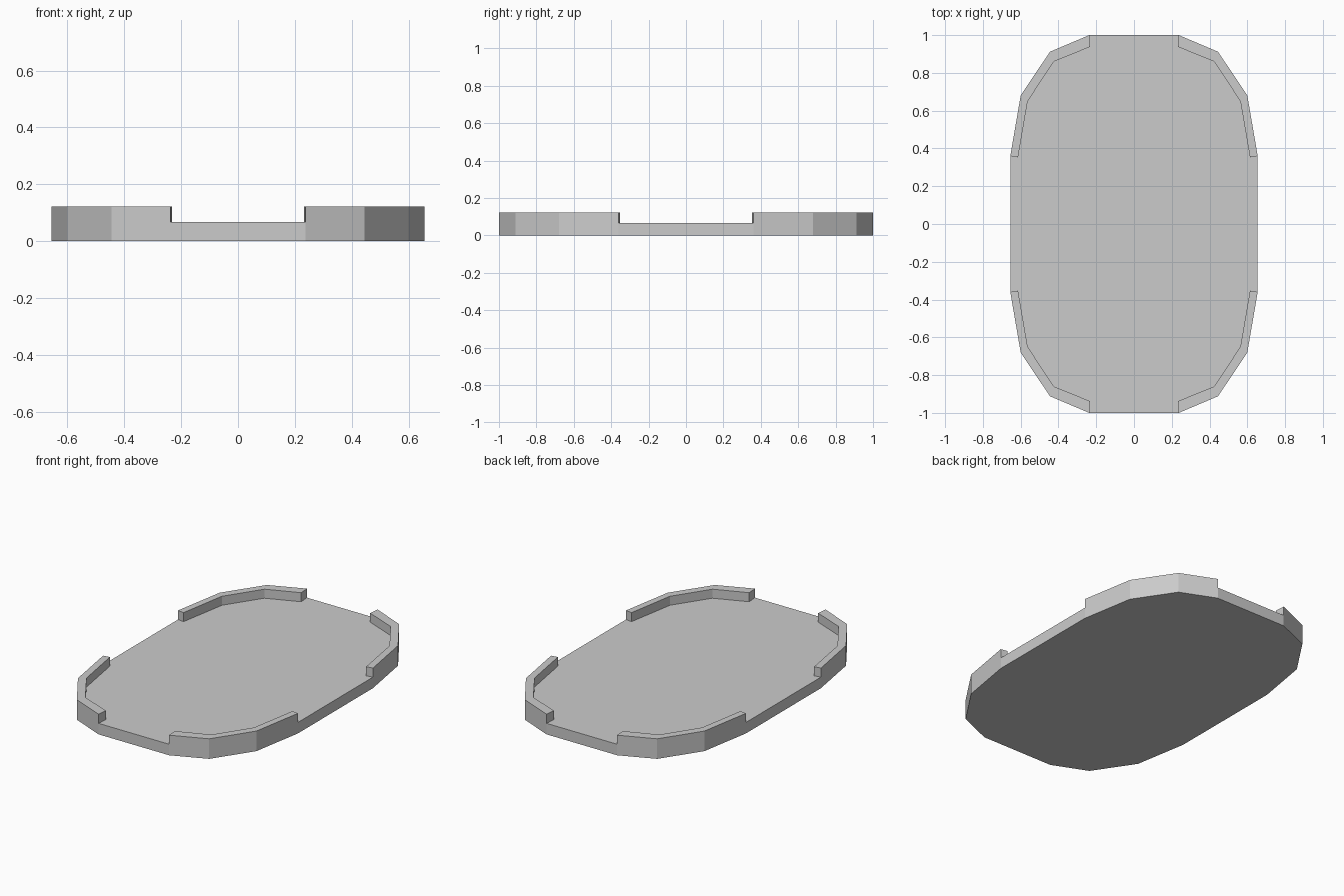
import bpy, bmesh

if "Cube" in bpy.data.objects:
    bpy.data.objects.remove(bpy.data.objects["Cube"])

BASE_H, RIM_H = 0.067, 0.122
# One quarter of the outline and the inner edge of its corner rim
OUTER = [(0.655, 0.36), (0.60, 0.68), (0.445, 0.912), (0.237, 1.0)]
INNER = [(0.614, 0.353), (0.563, 0.65), (0.424, 0.86), (0.232, 0.938)]


def prism(name, outline, z0, z1):
    """Extrude a flat outline between two heights."""
    bm = bmesh.new()
    face = bm.faces.new([bm.verts.new((x, y, z0)) for x, y in outline])
    new = bmesh.ops.extrude_face_region(bm, geom=[face], use_keep_orig=True)["geom"]
    for v in new:
        if isinstance(v, bmesh.types.BMVert):
            v.co.z = z1
    bmesh.ops.recalc_face_normals(bm, faces=bm.faces)
    mesh = bpy.data.meshes.new(name)
    bm.to_mesh(mesh)
    bm.free()
    obj = bpy.data.objects.new(name, mesh)
    bpy.context.collection.objects.link(obj)
    return obj


def mirrored(points, sx, sy):
    return [(x * sx, y * sy) for x, y in points]


# Tray floor: the quarter outline walked around all four corners
floor = (OUTER + mirrored(OUTER, -1, 1)[::-1]
         + mirrored(OUTER, -1, -1) + mirrored(OUTER, 1, -1)[::-1])
prism("tray_floor", floor, 0, BASE_H)

# Raised rim at each corner
for sx, side in ((1, "right"), (-1, "left")):
    for sy, end in ((1, "back"), (-1, "front")):
        prism(f"corner_rim_{end}_{side}",
              mirrored(OUTER + INNER[::-1], sx, sy), BASE_H, RIM_H)
